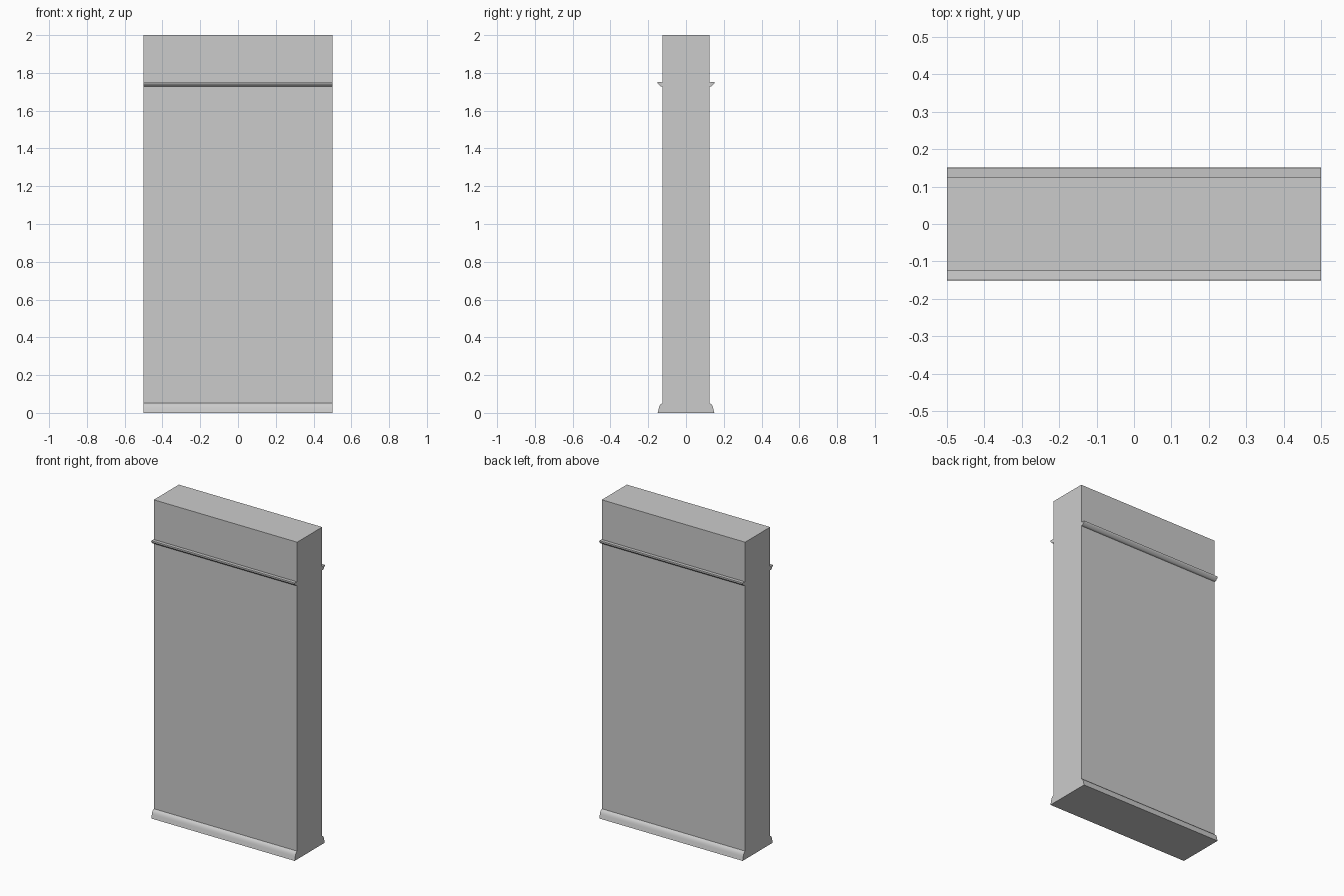
import bpy, bmesh
from math import radians

if "Cube" in bpy.data.objects:
    bpy.data.objects.remove(bpy.data.objects["Cube"])

LENGTH = 1.0      # wall length along x
HALF = 0.125      # half wall thickness


def extrude_profile(name, profile, smooth=False):
    """Sweep a closed (y, z) profile along x, centred on x = 0."""
    bm = bmesh.new()
    face = bm.faces.new([bm.verts.new((-LENGTH / 2, y, z)) for y, z in profile])
    res = bmesh.ops.extrude_face_region(bm, geom=[face])
    moved = [v for v in res["geom"] if isinstance(v, bmesh.types.BMVert)]
    bmesh.ops.translate(bm, verts=moved, vec=(LENGTH, 0, 0))
    bmesh.ops.recalc_face_normals(bm, faces=bm.faces)
    mesh = bpy.data.meshes.new(name)
    bm.to_mesh(mesh)
    bm.free()
    obj = bpy.data.objects.new(name, mesh)
    bpy.context.collection.objects.link(obj)
    if smooth:
        bpy.ops.object.select_all(action='DESELECT')
        obj.select_set(True)
        bpy.context.view_layer.objects.active = obj
        bpy.ops.object.shade_smooth_by_angle(angle=radians(35))
    return obj


# Wall slab
extrude_profile("wall", [(-HALF, 0), (HALF, 0), (HALF, 2), (-HALF, 2)])

# Moulding cross-sections: (distance out from wall face, height)
skirting = [(0, 0), (0.025, 0), (0.022, 0.012), (0.019, 0.025), (0.016, 0.036),
            (0.010, 0.045), (0.004, 0.050), (0, 0.052)]
picture_rail = [(0, 1.728), (0.006, 1.728), (0.013, 1.731), (0.018, 1.737),
                (0.024, 1.742), (0.026, 1.748), (0.025, 1.752), (0, 1.750)]

# Skirting board and picture rail on both wall faces
for side, s in (("front", -1), ("back", 1)):
    for name, prof in (("skirting_board", skirting), ("picture_rail", picture_rail)):
        extrude_profile(f"{name}_{side}", [(s * (HALF + d), z) for d, z in prof], True)
